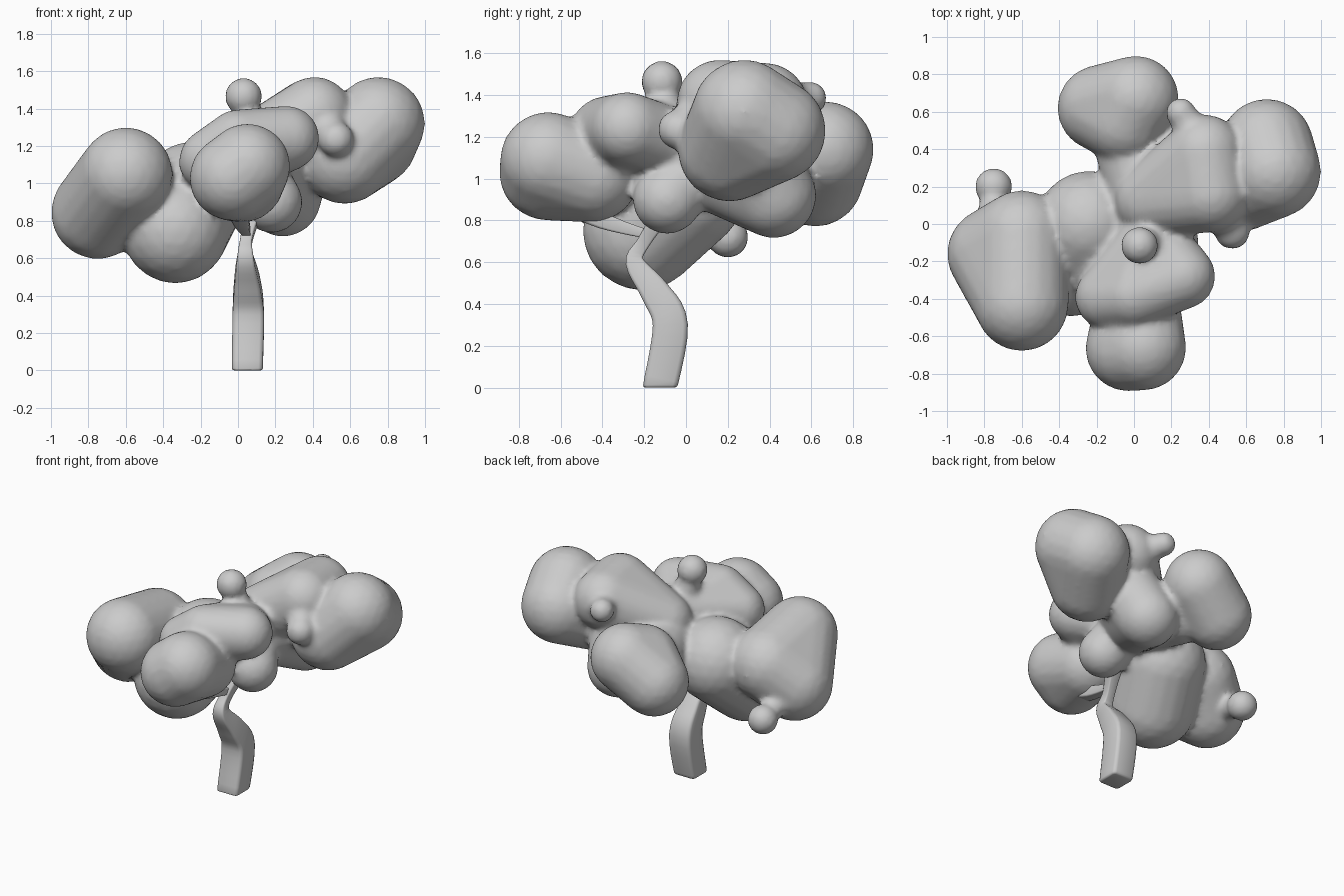
import bpy, bmesh
from mathutils import Vector, Matrix

if "Cube" in bpy.data.objects:
    bpy.data.objects.remove(bpy.data.objects["Cube"])

crown_bm = bmesh.new()
centres = []
CORE = Vector((.08, .06, 1.08))


def add_object(name, bm):
    mesh = bpy.data.meshes.new(name)
    bm.to_mesh(mesh)
    bm.free()
    for p in mesh.polygons:
        p.use_smooth = True
    obj = bpy.data.objects.new(name, mesh)
    bpy.context.collection.objects.link(obj)
    return obj


def hull(radius, points, end_radius=None):
    """Rounded lobe: convex hull around balls, the last one optionally larger."""
    bm = bmesh.new()
    for i, p in enumerate(points):
        r = end_radius if end_radius and i == len(points) - 1 else radius
        bmesh.ops.create_icosphere(bm, subdivisions=3, radius=r,
                                   matrix=Matrix.Translation(p))
    cloud = [v.co.copy() for v in bm.verts]
    bm.clear()
    for p in cloud:
        bm.verts.new(p)
    bmesh.ops.convex_hull(bm, input=bm.verts[:])
    bmesh.ops.delete(bm, geom=[v for v in bm.verts if not v.link_faces],
                     context='VERTS')
    tmp = bpy.data.meshes.new("tmp")
    bm.to_mesh(tmp)
    bm.free()
    crown_bm.from_mesh(tmp)
    bpy.data.meshes.remove(tmp)


def lobe(radius, *points):
    centres.extend(Vector(p) for p in points)
    hull(radius, points)


def bud(radius, flare, *point):
    """Small ball with a flaring neck towards the nearest lobe."""
    p = Vector(point)
    near = min(centres, key=lambda c: (c - p).length)
    hull(radius, [p])
    hull(radius * .65 * flare, [p, p.lerp(near, .7)], radius * flare)


def spline(pts, steps=5):
    """Catmull-Rom through the stations."""
    pts = [Vector(p) for p in pts]
    out = []
    for i in range(len(pts) - 1):
        a, b, c, d = (pts[max(i - 1, 0)], pts[i], pts[i + 1],
                      pts[min(i + 2, len(pts) - 1)])
        for k in range(steps):
            t = k / steps
            out.append((b * 2 + (c - a) * t + (a * 2 - b * 5 + c * 4 - d) * t**2
                        + (b * 3 - a - c * 3 + d) * t**3) / 2)
    return out + [pts[-1]]


def limb(name, stations):
    """Round-cornered square tube through (x, y, z, half width)."""
    bm = bmesh.new()
    st = spline(stations)
    pos = [s.to_3d() for s in st]
    c = .72
    outline = ((1, c), (.92, .92), (c, 1))
    rings = []
    for i, s in enumerate(st):
        t = (pos[min(i + 1, len(pos) - 1)] - pos[max(i - 1, 0)]).normalized()
        if pos[i].z == 0:
            t = Vector((0, 0, 1))
        side = Vector((1, 0, 0))
        depth = t.cross(side).normalized()
        ring = []
        for q in range(4):
            for u, v in outline:
                for _ in range(q):
                    u, v = -v, u
                ring.append(bm.verts.new(pos[i] + (side * u + depth * v) * s[3]))
        rings.append(ring)
    for a, b in zip(rings, rings[1:]):
        for k in range(12):
            j = (k + 1) % 12
            bm.faces.new((a[k], a[j], b[j], b[k]))
    caps = [bm.faces.new(rings[0][::-1]), bm.faces.new(rings[-1])]
    bmesh.ops.recalc_face_normals(bm, faces=bm.faces[:])
    bmesh.ops.bevel(bm, geom=list(caps[0].edges), offset=.012, segments=2,
                    affect='EDGES', profile=.5)
    return add_object(name, bm)


# big lobes: left, back, front, right
lobe(.25, (-.75, -.16, .845), (-.6, -.43, 1.05), (-.6, -.07, .98))
lobe(.23, (.01, .67, 1.14), (-.18, .62, 1.0), (-.05, .55, 1.1))
lobe(.23, (-.03, -.665, 1.03), (.05, -.66, 1.09), (.02, -.45, 1.02))
lobe(.25, (.75, .28, 1.32), (.71, .42, 1.23), (.57, .21, 1.14))

# boughs joining them: lower left, back, upper front, upper right, lower pair
lobe(.285, (-.335, -.21, .75), (-.24, 0, .94))
lobe(.2, (-.02, .45, 1.03), CORE)
lobe(.175, (-.14, -.39, 1.12), (0, -.38, 1.22), (.26, -.28, 1.24), (.1, -.08, 1.17))
lobe(.205, (.38, .38, 1.35), (.41, .16, 1.365), (.1, .13, 1.17))
lobe(.165, (.18, -.09, .9), CORE)
lobe(.205, (.24, .42, .92), (.3, .3, 1.15), CORE)

# small buds: left, back, top, right
bud(.1, 1, -.75, .2, .72)
bud(.08, 1.4, .25, .595, 1.385)
bud(.1, 1, .03, -.115, 1.465)
bud(.095, 1.3, .525, -.04, 1.235)

crown = add_object("crown", crown_bm)
rem = crown.modifiers.new("fuse", 'REMESH')
rem.mode = 'VOXEL'
rem.voxel_size = .02
rem.use_smooth_shade = True
soft = crown.modifiers.new("soften", 'SMOOTH')
soft.factor = .5
soft.iterations = 4

# bent trunk and thin front branch
trunk = limb("trunk", [(.05, -.125, 0, .082), (.055, -.075, .3, .084),
                       (.05, -.15, .46, .07), (.04, -.245, .6, .045),
                       (.045, -.2, .7, .032), (.09, -.08, .88, .05)])
branch = limb("front_branch", [(.05, -.17, .73, .02), (.02, -.4, .8, .04),
                               (0, -.56, .9, .07)])
for part in (trunk, branch):
    bpy.ops.object.select_all(action='DESELECT')
    part.select_set(True)
    bpy.context.view_layer.objects.active = part
    bpy.ops.object.shade_smooth_by_angle(angle=.9)
